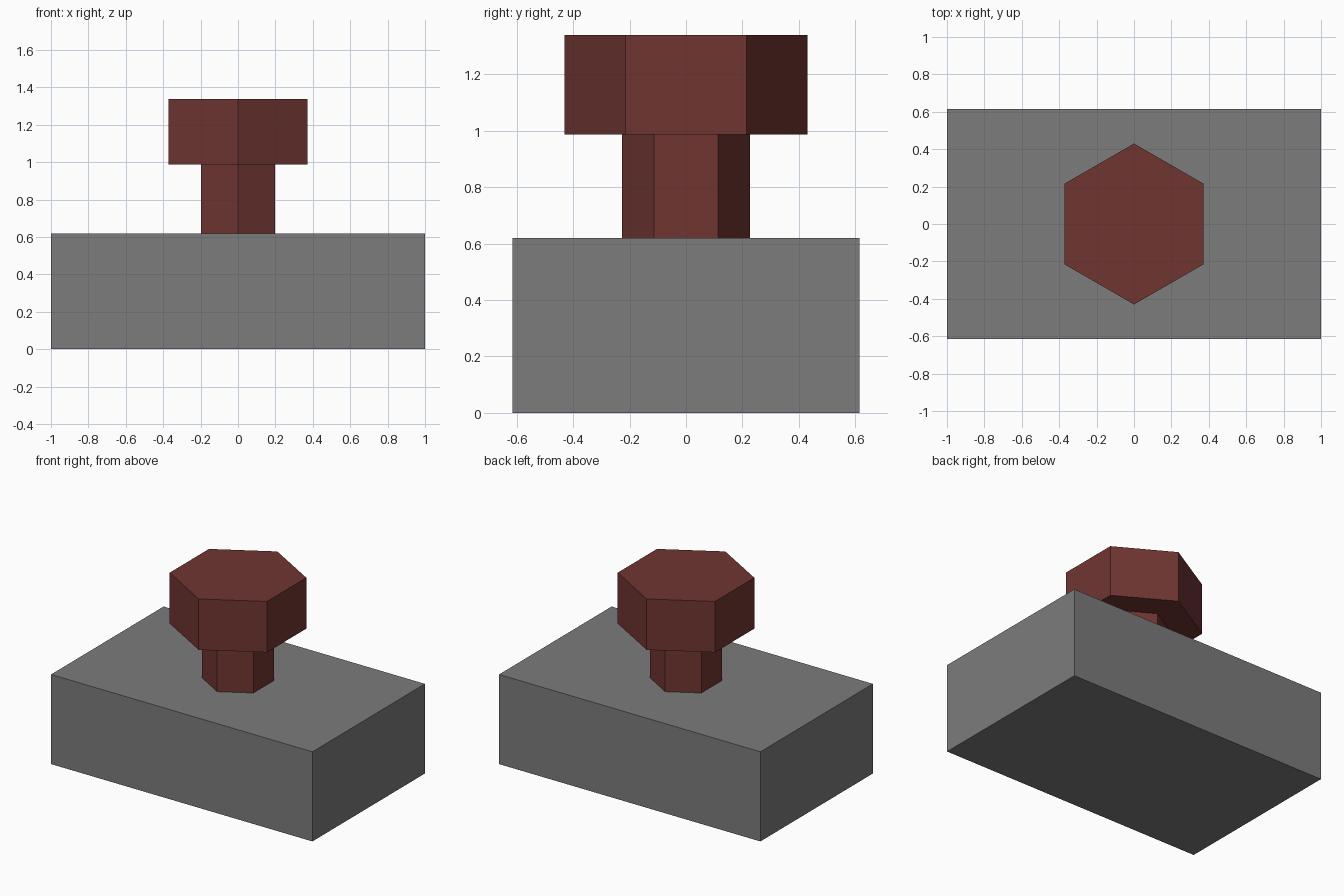
import bpy
import math

if "Cube" in bpy.data.objects:
    bpy.data.objects.remove(bpy.data.objects["Cube"])


def material(name, color):
    mat = bpy.data.materials.new(name)
    mat.diffuse_color = color
    mat.use_nodes = True
    mat.node_tree.nodes["Principled BSDF"].inputs["Base Color"].default_value = mat.diffuse_color
    return mat


red = material("dark_red", (0.16, 0.036, 0.031, 1))
grey = material("dark_grey", (0.2, 0.2, 0.2, 1))


def hex_prism(name, radius, z0, z1):
    # Hexagonal prism with corners pointing along y
    bpy.ops.mesh.primitive_cylinder_add(
        vertices=6, radius=radius, depth=z1 - z0, location=(0, 0, (z0 + z1) / 2))
    ob = bpy.context.object
    ob.name = name
    # Make sure a corner lies on the y axis
    if max(v.co.y for v in ob.data.vertices) < radius * 0.95:
        ob.rotation_euler.z = math.radians(30)
    ob.data.materials.append(red)
    return ob


# Base block
bpy.ops.mesh.primitive_cube_add(size=1, location=(0, 0, 0.31))
block = bpy.context.object
block.name = "base_block"
block.scale = (2, 1.23, 0.62)
block.data.materials.append(grey)

# Button stem and cap
hex_prism("stem", 0.227, 0.62, 0.987)
hex_prism("cap", 0.43, 0.987, 1.339)
